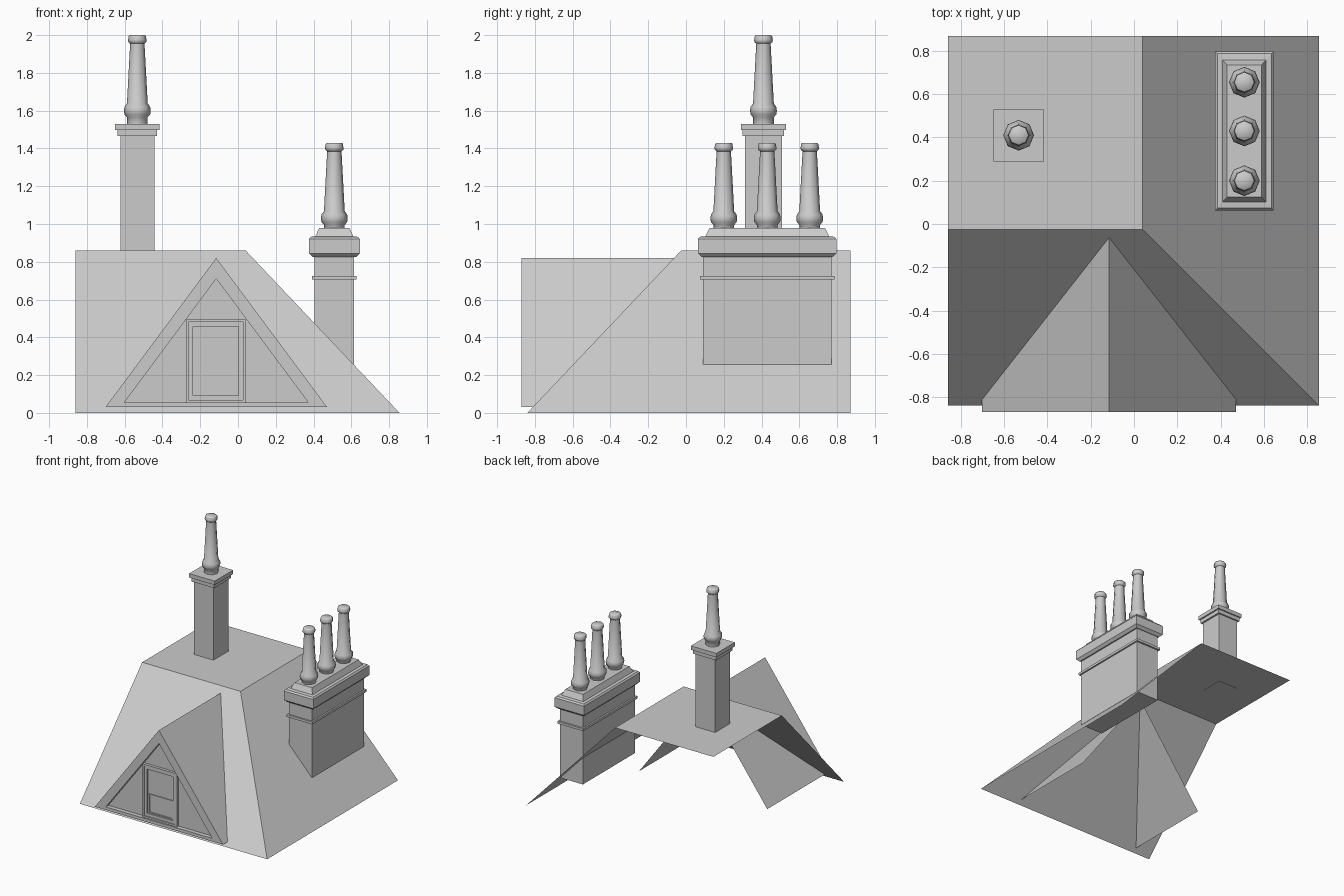
import bpy
import bmesh
from math import radians, cos, sin, tau

cube = bpy.data.objects.get("Cube")
if cube:
    bpy.data.objects.remove(cube, do_unlink=True)

GREY = (0.6, 0.6, 0.6, 1)
mat = bpy.data.materials.new("plain grey")
mat.use_nodes = True
mat.diffuse_color = GREY
mat.node_tree.nodes["Principled BSDF"].inputs["Base Color"].default_value = GREY


def mesh_object(name, verts, faces):
    me = bpy.data.meshes.new(name)
    me.from_pydata(verts, [], faces)
    me.materials.append(mat)
    ob = bpy.data.objects.new(name, me)
    bpy.context.collection.objects.link(ob)
    return ob


def loft(name, rings):
    """Skin a list of equal-sized vertex rings and cap both ends."""
    n = len(rings[0])
    verts = [v for ring in rings for v in ring]
    faces = [tuple(range(n))[::-1],
             tuple(range(len(verts) - n, len(verts)))]
    for r in range(len(rings) - 1):
        for i in range(n):
            j = (i + 1) % n
            faces.append((r * n + i, r * n + j, (r + 1) * n + j, (r + 1) * n + i))
    return mesh_object(name, verts, faces)


def stack(name, cx, cy, levels):
    """Rectangular tower from (half width, half depth, height) levels."""
    return loft(name, [[(cx - w, cy - d, z), (cx + w, cy - d, z),
                        (cx + w, cy + d, z), (cx - w, cy + d, z)]
                       for w, d, z in levels])


def box(name, x0, x1, y0, y1, z0, z1):
    w, d = (x1 - x0) / 2, (y1 - y0) / 2
    return stack(name, x0 + w, y0 + d, [(w, d, z0), (w, d, z1)])


def frame(name, x0, x1, z0, z1, t, y0, y1):
    """Four bars round a rectangular opening."""
    box(name + "_left", x0, x0 + t, y0, y1, z0, z1)
    box(name + "_right", x1 - t, x1, y0, y1, z0, z1)
    box(name + "_bottom", x0 + t, x1 - t, y0, y1, z0, z0 + t)
    box(name + "_top", x0 + t, x1 - t, y0, y1, z1 - t, z1)


# Main roof: open shell with a flat top, a front slope and a side slope
L, R, F, B, TOP = -0.86, 0.855, -0.84, 0.87, 0.86
RX, RY = 0.04, -0.025
mesh_object("main_roof",
            [(L, F, 0), (R, F, 0), (R, B, 0), (L, RY, TOP),
             (RX, RY, TOP), (RX, B, TOP), (L, B, TOP)],
            [(0, 1, 4, 3), (1, 2, 5, 4), (3, 4, 5, 6)])

# Dormer: two roof planes running back into the main roof
CX, FRONT, WALL, BACK = -0.115, -0.87, -0.835, -0.06


def triangle(half, z0, z1, y):
    return [(CX - half, y, z0), (CX + half, y, z0), (CX, y, z1)]


mesh_object("dormer_roof",
            triangle(0.587, 0.03, 0.82, FRONT) + triangle(0.587, 0.03, 0.82, BACK),
            [(0, 2, 5, 3), (1, 4, 5, 2)])

# Gable: flat border, reveal, recessed wall and underside
gable = (triangle(0.587, 0.03, 0.82, FRONT)
         + triangle(0.487, 0.055, 0.71, FRONT)
         + triangle(0.487, 0.055, 0.71, WALL)
         + triangle(0.587, 0.03, 0.82, WALL)[:2])
faces = [(6, 7, 8), (0, 9, 10, 1)]
for i in range(3):
    j = (i + 1) % 3
    faces += [(i, j, j + 3, i + 3), (i + 3, j + 3, j + 6, i + 6)]
mesh_object("dormer_gable", gable, faces)

# Window: stepped casing, sash and lower pane
frame("window_casing", -0.275, 0.04, 0.055, 0.495, 0.014, -0.858, WALL)
frame("window_sash", -0.261, 0.026, 0.069, 0.481, 0.024, -0.85, WALL)
box("window_glass", -0.237, 0.002, -0.839, WALL, 0.093, 0.457)
frame("window_lower_sash", -0.227, -0.005, 0.098, 0.255, 0.008, -0.846, -0.838)

# Wide chimney: shaft, string course and moulded cap
WX, WY = 0.51, 0.43
stack("wide_chimney_shaft", WX, WY, [(0.105, 0.34, 0.255), (0.105, 0.34, 0.84)])
stack("wide_chimney_band", WX, WY, [(0.118, 0.355, 0.705), (0.118, 0.355, 0.725)])
stack("wide_chimney_cap", WX, WY,
      [(0.115, 0.345, 0.825), (0.135, 0.367, 0.845), (0.135, 0.367, 0.92),
       (0.125, 0.357, 0.932), (0.1, 0.328, 0.935), (0.08, 0.305, 0.98)])

# Narrow chimney: shaft and two cap slabs
NX, NY = -0.533, 0.41
stack("narrow_chimney_shaft", NX, NY, [(0.09, 0.098, 0.858), (0.09, 0.098, 1.47)])
stack("narrow_chimney_lower_cap", NX, NY, [(0.105, 0.11, 1.465), (0.105, 0.11, 1.497)])
stack("narrow_chimney_upper_cap", NX, NY, [(0.117, 0.12, 1.497), (0.117, 0.12, 1.53)])

# Chimney pots: turned eight-sided profile (radius, height)
POT = [(0.055, 0), (0.055, 0.035), (0.068, 0.05), (0.071, 0.07), (0.068, 0.09),
       (0.055, 0.108), (0.038, 0.425), (0.047, 0.432), (0.05, 0.445),
       (0.047, 0.452), (0.047, 0.463), (0.04, 0.47)]


def pot(name, x, y, z):
    ob = loft(name, [[(x + r * cos(tau * i / 8), y + r * sin(tau * i / 8), z + h)
                      for i in range(8)] for r, h in POT])
    bpy.ops.object.select_all(action="DESELECT")
    ob.select_set(True)
    bpy.context.view_layer.objects.active = ob
    bpy.ops.object.shade_smooth_by_angle(angle=radians(50))


pot("narrow_chimney_pot", NX, NY, 1.53)
for label, y in (("front", 0.2), ("middle", 0.43), ("back", 0.655)):
    pot("wide_chimney_pot_" + label, WX, y, 0.96)
